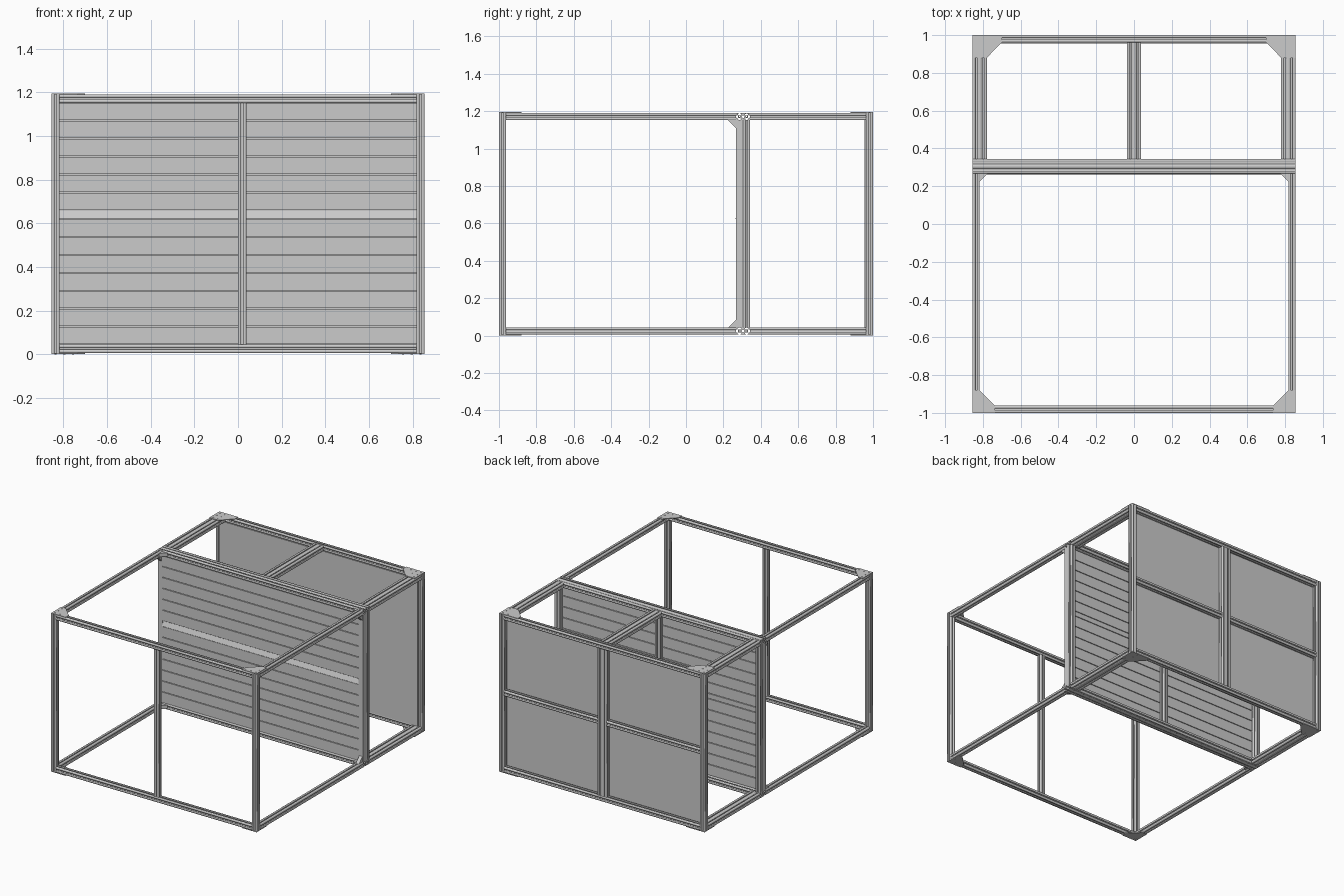
import bpy, bmesh
from math import cos, sin, pi
from mathutils import Matrix, Vector

if "Cube" in bpy.data.objects:
    bpy.data.objects.remove(bpy.data.objects["Cube"])

S = 0.038                      # side of one profile cell
X, Y, H = 0.855, 1.0, 1.196    # outer half width, half depth, height
T = 0.006                      # corner plate thickness
Z0, Z1 = T, H - T              # frame bottom and top
XI, YI = X - S, Y - S
CY0, CY1 = 0.267, 0.343        # cross beam depth range
CM = (CY0 + CY1) / 2


def link(name, mesh):
    ob = bpy.data.objects.new(name, mesh)
    bpy.context.collection.objects.link(ob)
    return ob


def box(name, lo, hi):
    lo, hi = Vector(lo), Vector(hi)
    bm = bmesh.new()
    d = hi - lo
    bmesh.ops.create_cube(bm, size=1, matrix=Matrix.Translation((lo + hi) / 2) @ Matrix.Diagonal((*d, 1)))
    me = bpy.data.meshes.new(name)
    bm.to_mesh(me)
    bm.free()
    return link(name, me)


def prism(name, pts, vec):
    """Flat polygon pushed along vec."""
    bm = bmesh.new()
    f = bm.faces.new([bm.verts.new(p) for p in pts])
    r = bmesh.ops.extrude_face_region(bm, geom=[f])
    bmesh.ops.translate(bm, vec=vec, verts=[v for v in r['geom'] if isinstance(v, bmesh.types.BMVert)])
    bmesh.ops.recalc_face_normals(bm, faces=bm.faces)
    me = bpy.data.meshes.new(name)
    bm.to_mesh(me)
    bm.free()
    return link(name, me)


SLOT = [(-.11, 0), (-.11, .11), (-.25, .11), (-.25, .2), (-.14, .31)]
SLOT = SLOT + [(-t, d) for t, d in reversed(SLOT)]


def beam(name, lo, hi, axis):
    """Slotted hollow profile filling the box lo..hi, running along axis."""
    lo, hi = Vector(lo), Vector(hi)
    a, b = (axis + 1) % 3, (axis + 2) % 3
    d = hi - lo
    na, nb = max(1, round(d[a] / S)), max(1, round(d[b] / S))
    loops, outline = [], []
    corners = [(0, 0), (na, 0), (na, nb), (0, nb)]
    for k in range(4):
        p, q = Vector(corners[k]), Vector(corners[(k + 1) % 4])
        e = (q - p).normalized()
        n = Vector((-e.y, e.x))
        outline.append(p)
        for c in range(round((q - p).length)):
            outline += [p + e * (c + .5 + t) + n * dep for t, dep in SLOT]
    loops.append(outline)

    def hole(u, v, r):
        loops.append([Vector((u + r * cos(i * pi / 4), v + r * sin(i * pi / 4))) for i in range(8)])
    for i in range(na):
        for j in range(nb):
            hole(i + .5, j + .5, .09)
            if i:
                hole(i, j + .5, .2)
            if j:
                hole(i + .5, j, .2)
    cu = bpy.data.curves.new(name, 'CURVE')
    cu.dimensions = '2D'
    cu.fill_mode = 'BOTH'
    cu.extrude = d[axis] / 2
    for lp in loops:
        sp = cu.splines.new('POLY')
        sp.points.add(len(lp) - 1)
        for pt, v in zip(sp.points, lp):
            pt.co = ((v.x / na - .5) * d[a], (v.y / nb - .5) * d[b], 0, 1)
        sp.use_cyclic_u = True
    tmp = link(name + "_curve", cu)
    dg = bpy.context.evaluated_depsgraph_get()
    me = bpy.data.meshes.new_from_object(tmp.evaluated_get(dg))
    bpy.data.objects.remove(tmp)
    m = Matrix.Identity(4)
    for col, ax in enumerate((a, b, axis)):
        for row in range(3):
            m[row][col] = 1.0 if row == ax else 0.0
    me.transform(Matrix.Translation((lo + hi) / 2) @ m)
    return link(name, me)


def span(s, p, q):
    """Range p..q mirrored when s is -1."""
    return (p, q) if s > 0 else (-q, -p)


# corner posts and panel posts
for s, side in ((1, "right"), (-1, "left")):
    x0, x1 = span(s, XI, X)
    beam(side + "_front_post", (x0, -Y, Z0), (x1, -YI, Z1), 2)
    beam(side + "_back_post", (x0, YI, Z0), (x1, Y, Z1), 2)
    beam(side + "_middle_post", (x0, CM, Z0 + S), (x1, CY1, Z1 - S), 2)
    box(side + "_panel_end", (x0, CY0, Z0 + S), (x1, CM, Z1 - S))
beam("front_center_post", (0, -Y, Z0 + S), (S, -YI, Z1 - S), 2)
beam("back_center_post", (-S, YI, Z0 + S), (S, Y, Z1 - S), 2)
beam("middle_center_post", (-S / 2, CM, Z0 + S), (S / 2, CY1, Z1 - S), 2)

# horizontal rails and their joints, bottom and top
for lvl, z in (("bottom", Z0), ("top", Z1 - S)):
    zt = z + S
    beam(lvl + "_front_rail", (-XI, -Y, z), (XI, -YI, zt), 0)
    beam(lvl + "_back_rail", (-XI, YI, z), (XI, Y, zt), 0)
    beam(lvl + "_cross_beam", (-X, CY0, z), (X, CY1, zt), 0)
    zc = zt if lvl == "top" else z
    box(lvl + "_slot_cover", (-X, CM + .012, zc - .001), (X, CY1 - .012, zc + .001))
    for s, side in ((1, "right"), (-1, "left")):
        x0, x1 = span(s, XI, X)
        beam(f"{lvl}_{side}_front_side_rail", (x0, -YI, z), (x1, CY0, zt), 1)
        x0, x1 = span(s, X - 2 * S, X)
        beam(f"{lvl}_{side}_back_side_rail", (x0, CY1, z), (x1, YI, zt), 1)
        # triangular gussets at the cross beam
        g = .042
        prism(f"{lvl}_{side}_flat_gusset",
              [(s * XI, CY0, z + .006), (s * (XI - g), CY0, z + .006), (s * XI, CY0 - g, z + .006)], (0, 0, .026))
        zi, up = (z, -1) if lvl == "top" else (zt, 1)
        prism(f"{lvl}_{side}_upright_gusset",
              [(s * (XI + .006), CY0, zi), (s * (XI + .006), CY0 - g, zi), (s * (XI + .006), CY0, zi + up * g)],
              (s * .026, 0, 0))

# back section top center beam and rail between the back posts
beam("top_center_beam", (-S, CY1, Z1 - S), (S, YI, Z1), 1)
for s, side in ((1, "right"), (-1, "left")):
    x0, x1 = span(s, S, XI)
    beam(side + "_back_middle_rail", (x0, YI, .581), (x1, Y, .619), 0)

# back panel on the inside of the back frame
box("back_panel", (-XI - .01, YI - .007, Z0 + S), (XI + .01, YI, Z1 - S))

# slatted dividing panel
box("slat_backing", (-XI, .278, Z0 + S), (XI, .292, Z1 - S))


def slats(name, lo, hi, count):
    p = (hi - lo) / count
    for i in range(count):
        box(f"{name}_{i + 1}", (-XI, CY0 + .002, lo + p * i + .0025), (XI, CM - .002, lo + p * (i + 1) - .0025))


slats("lower_slat", Z0 + S, .62, 7)
slats("upper_slat", .66, Z1 - S, 6)
prism("middle_strip", [(-XI, .263, .6225), (-XI, CM - .002, .6225), (-XI, CM - .002, .6575), (-XI, .277, .6575)],
      (2 * XI, 0, 0))

# corner plates with screw heads
for lvl, z, zs in (("bottom", 0.001, 0.0005), ("top", Z1, H - .0005)):
    for sx, side in ((1, "right"), (-1, "left")):
        for sy, end, lx, w in ((1, "back", .155, 2 * S), (-1, "front", .12, S)):
            shape = [(0, 0), (lx, 0), (lx, S), (w, .12), (0, .12)]
            pl = prism(f"{lvl}_{side}_{end}_plate",
                       [(sx * (X - u), sy * (Y - v), z) for u, v in shape], (0, 0, T - .001))
            bm = bmesh.new()
            spots = [(.019 + .04 * i, .02) for i in range(int(lx / .04))] + [(.019, .06), (.019, .1)]
            if end == "back":
                spots += [(.057, .06), (.057, .1)]
            for u, v in spots:
                bmesh.ops.create_cone(bm, cap_ends=True, segments=10, radius1=.005, radius2=.005, depth=.001,
                                      matrix=Matrix.Translation((sx * (X - u), sy * (Y - v), zs)))
            me = bpy.data.meshes.new("screws")
            bm.to_mesh(me)
            bm.free()
            link(f"{lvl}_{side}_{end}_screws", me)
